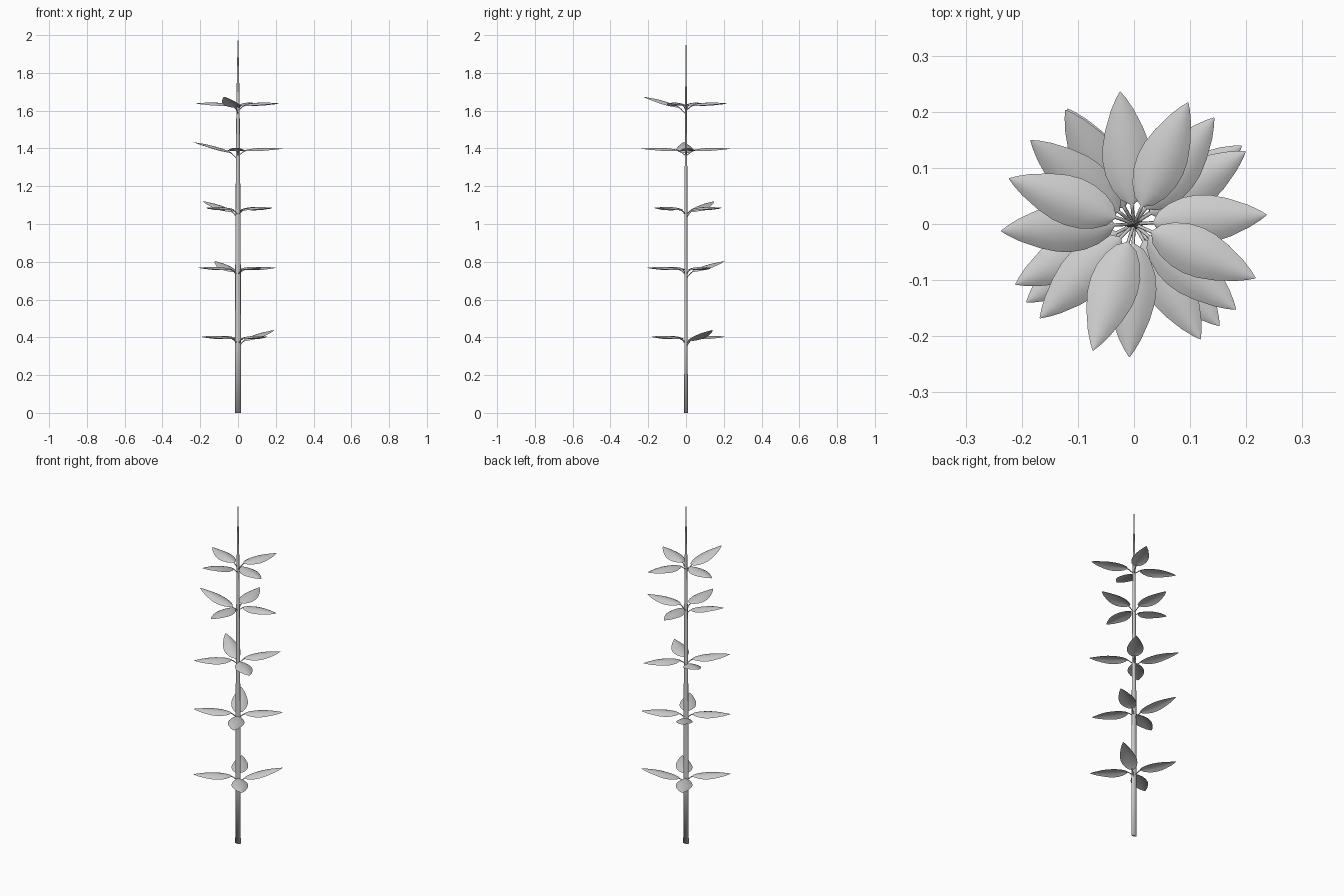
import bpy, math

if "Cube" in bpy.data.objects:
    bpy.data.objects.remove(bpy.data.objects["Cube"])

def make_mesh(name, verts, faces):
    me = bpy.data.meshes.new(name)
    me.from_pydata(verts, [], faces)
    me.update()
    for p in me.polygons:
        p.use_smooth = True
    ob = bpy.data.objects.new(name, me)
    bpy.context.collection.objects.link(ob)
    return ob

def loft(name, rings, n):
    """Skin a list of equal rings and cap both ends."""
    verts = [v for ring in rings for v in ring]
    faces = [(i*n + j, i*n + (j+1) % n, (i+1)*n + (j+1) % n, (i+1)*n + j)
             for i in range(len(rings)-1) for j in range(n)]
    faces.append(tuple(reversed(range(n))))
    faces.append(tuple((len(rings)-1)*n + j for j in range(n)))
    return make_mesh(name, verts, faces)

# Tapered stem with an oval section: z, half width x, half depth y
N = 10
stem = [(0, .017, .010), (.4, .016, .0095), (.8, .0145, .009), (1.2, .012, .0075),
        (1.5, .010, .006), (1.7, .0075, .0045), (1.88, .004, .0025), (2.0, .0005, .0005)]
rings = [[(a*math.cos(2*math.pi*j/N), b*math.sin(2*math.pi*j/N), z) for j in range(N)]
         for z, a, b in stem]
loft("stem", rings, N)

# Leaf outline: distance from stem, half width, crest height
BLADE = [(.035, .003, -.010), (.045, .019, -.007), (.065, .032, -.003), (.09, .041, 0),
         (.115, .044, .002), (.14, .042, .003), (.17, .034, .003), (.205, .020, .001),
         (.225, .009, 0), (.237, .0008, -.001)]
STALK = [(.003, -.035), (.015, -.026), (.027, -.016), (.042, -.0095)]
ACROSS = [-1, -.66, -.33, 0, .33, .66, 1]

def leaf(tag, z0, angle, raised):
    c, s = math.cos(math.radians(angle)), math.sin(math.radians(angle))

    def place(r, w, h):
        if raised:
            h += .23*r - .02
        return (r*c - w*s, r*s + w*c, z0 + h)

    # Arched blade
    m = len(ACROSS)
    verts = [place(r, w*t, h - .35*w*t*t) for r, w, h in BLADE for t in ACROSS]
    faces = [(i*m + j, (i+1)*m + j, (i+1)*m + j+1, i*m + j+1)
             for i in range(len(BLADE)-1) for j in range(m-1)]
    make_mesh("leaf_blade_" + tag, verts, faces)
    # Thin stalk
    k, rad = 6, .003
    loft("leaf_stalk_" + tag,
         [[place(r, rad*math.cos(2*math.pi*j/k), h - .002 + rad*math.sin(2*math.pi*j/k))
           for j in range(k)] for r, h in STALK], k)

# Whorls of four: height, angles (first leaf is raised)
WHORLS = [(.405, (36, 120, 216, 310)), (.77, (121, 207, 300, 33)),
          (1.087, (141, 225, 320, 53)), (1.40, (183, 268, 4, 96)),
          (1.64, (252, 336, 66, 160))]
for wi, (z, angles) in enumerate(WHORLS):
    for li, a in enumerate(angles):
        leaf(f"{wi+1}_{li+1}", z, a, li == 0)
